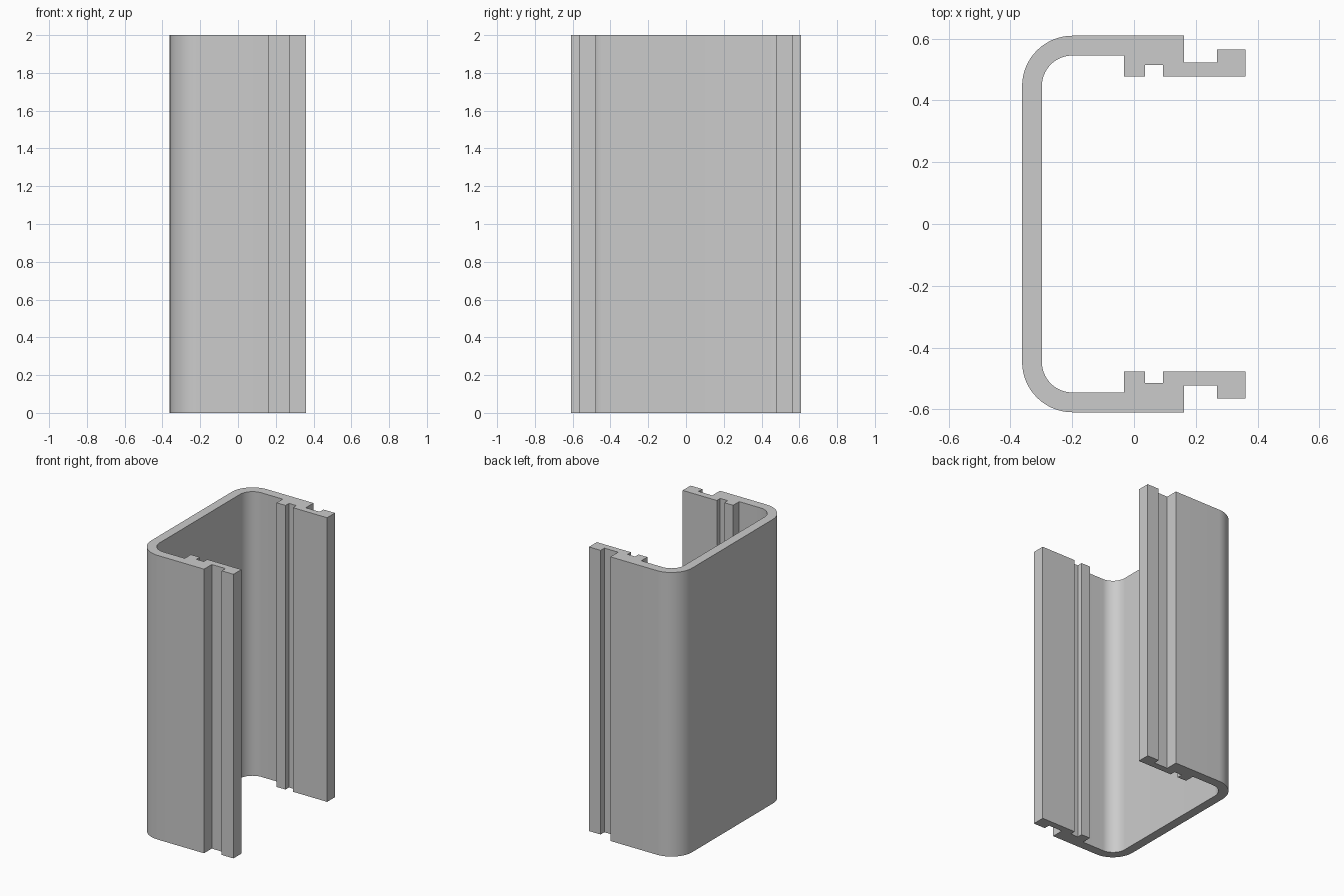
import bpy
import bmesh
from math import cos, sin, pi, radians

cube = bpy.data.objects.get("Cube")
if cube:
    bpy.data.objects.remove(cube, do_unlink=True)

HEIGHT = 2.0
CORNER = (-0.199, 0.446)   # centre of the rounded corner
OUTER_R, INNER_R = 0.163, 0.099
STEPS = 16


def corner_arc(radius, start, end):
    return [(CORNER[0] + radius * cos(start + (end - start) * i / STEPS),
             CORNER[1] + radius * sin(start + (end - start) * i / STEPS))
            for i in range(STEPS + 1)]


# Half profile: outer corner, stepped lip, inner groove, inner corner
half = corner_arc(OUTER_R, pi, pi / 2)
half += [(0.162, 0.609), (0.162, 0.523), (0.269, 0.523), (0.269, 0.565),
         (0.36, 0.565), (0.36, 0.477), (0.094, 0.477), (0.094, 0.515),
         (0.036, 0.515), (0.036, 0.477), (-0.033, 0.477), (-0.033, 0.545)]
half += corner_arc(INNER_R, pi / 2, pi)

# Whole closed profile, mirrored across y
profile = half + [(x, -y) for x, y in reversed(half)]

# Extrude the profile upwards
bm = bmesh.new()
face = bm.faces.new([bm.verts.new((x, y, 0)) for x, y in profile])
result = bmesh.ops.extrude_face_region(bm, geom=[face], use_keep_orig=True)
top = [v for v in result["geom"] if isinstance(v, bmesh.types.BMVert)]
bmesh.ops.translate(bm, verts=top, vec=(0, 0, HEIGHT))
bmesh.ops.recalc_face_normals(bm, faces=bm.faces[:])
mesh = bpy.data.meshes.new("channel_rail")
bm.to_mesh(mesh)
bm.free()

rail = bpy.data.objects.new("channel_rail", mesh)
bpy.context.collection.objects.link(rail)

# Plain grey finish
grey = bpy.data.materials.new("light_grey")
grey.use_nodes = True
colour = (0.6, 0.6, 0.6, 1)
grey.diffuse_color = colour
grey.node_tree.nodes["Principled BSDF"].inputs["Base Color"].default_value = colour
mesh.materials.append(grey)

# Smooth rounded corners, crisp edges elsewhere
bpy.ops.object.select_all(action="DESELECT")
rail.select_set(True)
bpy.context.view_layer.objects.active = rail
bpy.ops.object.shade_smooth_by_angle(angle=radians(30))
